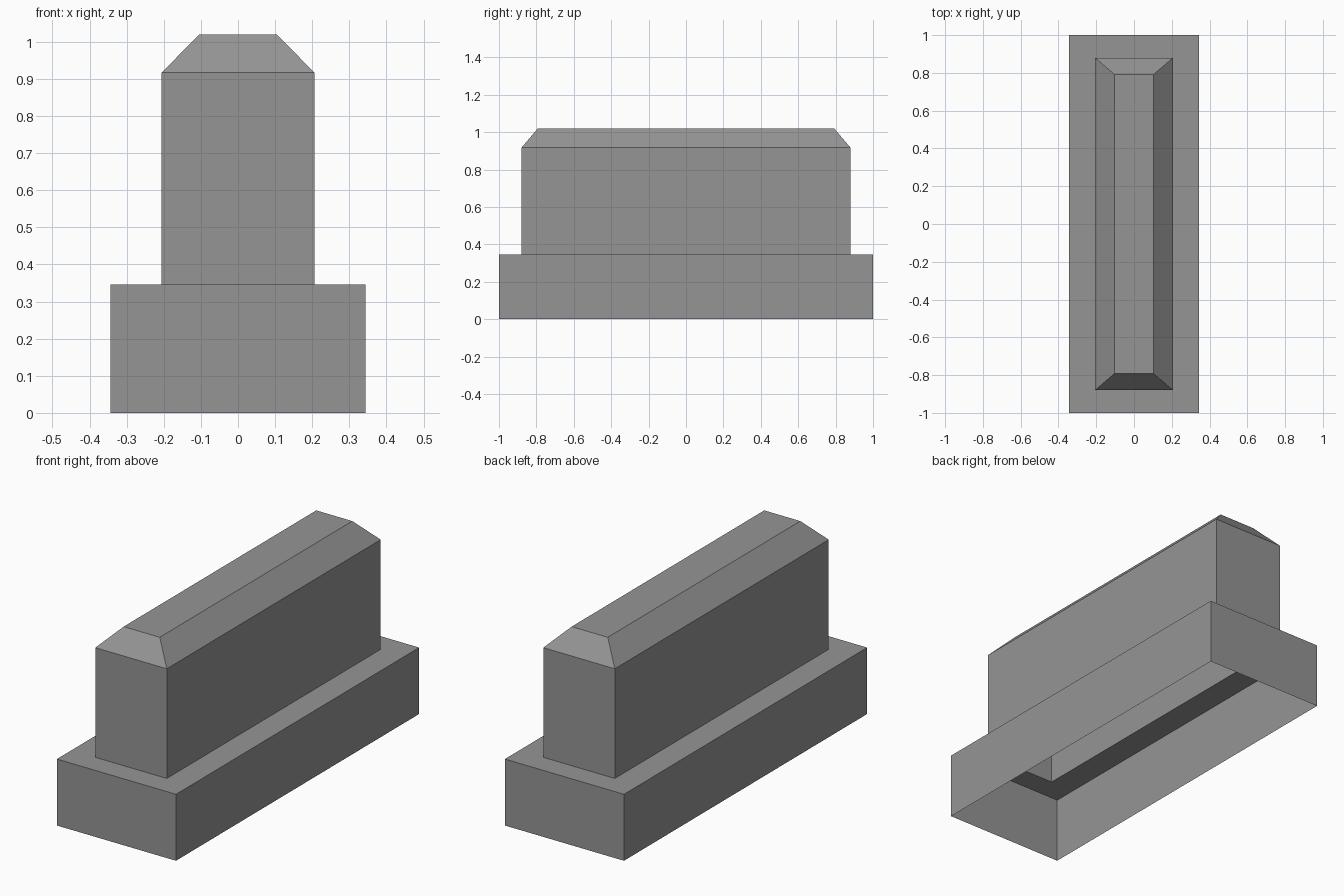
import bpy, bmesh

cube = bpy.data.objects.get("Cube")
if cube:
    bpy.data.objects.remove(cube, do_unlink=True)

grey = bpy.data.materials.new("stone_grey")
grey.use_nodes = True
colour = (0.3, 0.3, 0.3, 1)
grey.diffuse_color = colour
grey.node_tree.nodes["Principled BSDF"].inputs["Base Color"].default_value = colour


def shell(name, rings, capped):
    """Stack rectangular rings (half width, half depth, height) into an open-bottomed shell."""
    bm = bmesh.new()
    loops = [[bm.verts.new((sx * x, sy * y, z))
              for sx, sy in ((-1, -1), (1, -1), (1, 1), (-1, 1))]
             for x, y, z in rings]
    for low, high in zip(loops, loops[1:]):
        for i in range(4):
            j = (i + 1) % 4
            bm.faces.new((low[i], low[j], high[j], high[i]))
    if capped:
        bm.faces.new(loops[-1])
    mesh = bpy.data.meshes.new(name)
    bm.to_mesh(mesh)
    bm.free()
    mesh.materials.append(grey)
    obj = bpy.data.objects.new(name, mesh)
    bpy.context.collection.objects.link(obj)
    return obj


# Wide hollow base whose top is a ledge around the block
shell("base", [(0.343, 1.0, 0), (0.343, 1.0, 0.346), (0.206, 0.88, 0.346)], False)

# Upright block with a chamfered top, hollow and open to the base
shell("upper_block", [(0.206, 0.88, 0.346), (0.206, 0.88, 0.917), (0.104, 0.792, 1.02)], True)
